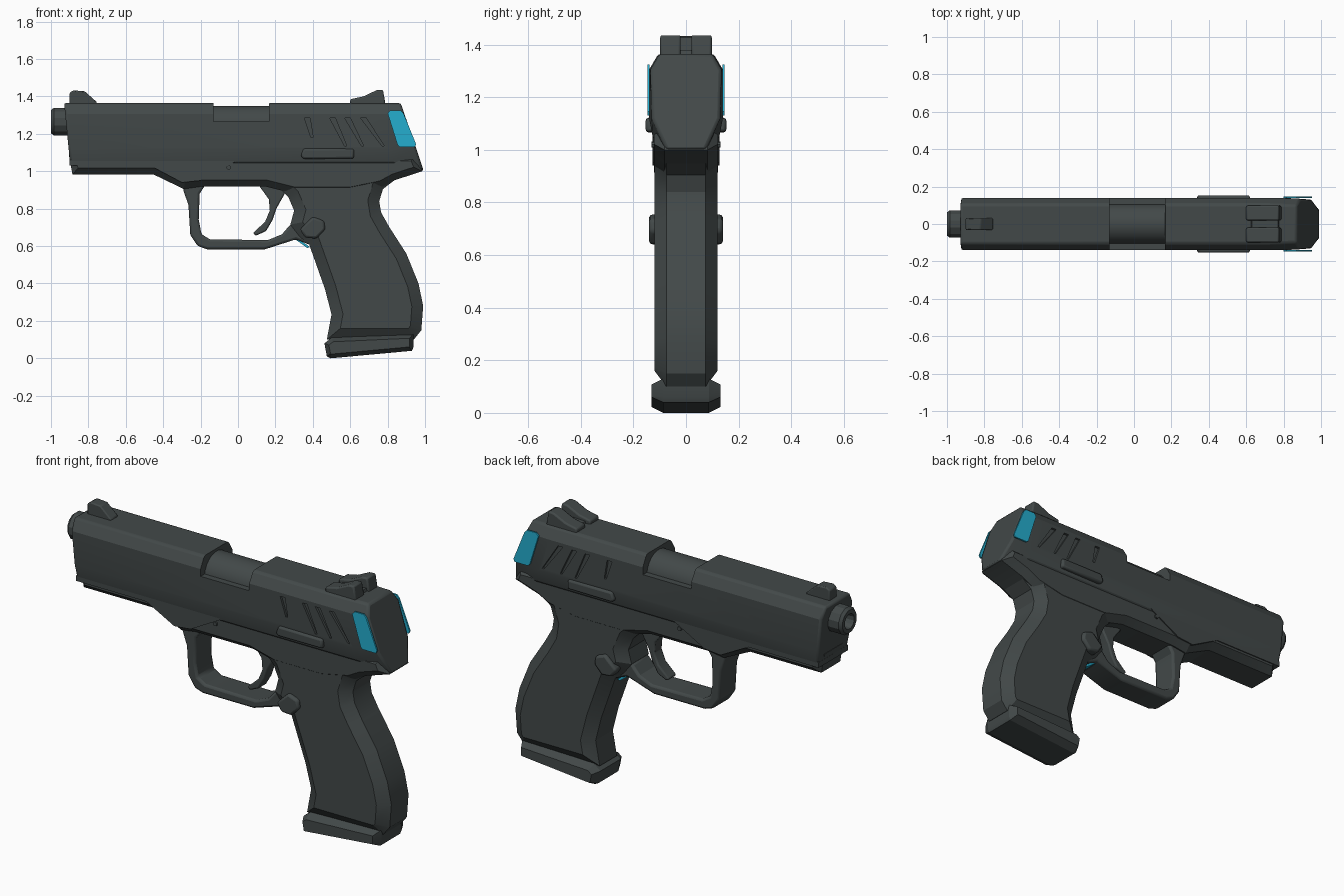
import bpy, bmesh, math
from mathutils import Vector

if "Cube" in bpy.data.objects:
    bpy.data.objects.remove(bpy.data.objects["Cube"])


def material(name, rgb):
    m = bpy.data.materials.new(name)
    m.diffuse_color = (*rgb, 1)
    m.use_nodes = True
    m.node_tree.nodes["Principled BSDF"].inputs["Base Color"].default_value = m.diffuse_color
    return m


GREY = material("dark_grey", (0.055, 0.066, 0.066))
CYAN = material("cyan", (0.018, 0.42, 0.62))


def loft(name, rings, mat=GREY, bevel=0):
    """Skin a list of equal-length closed rings and cap both ends."""
    bm = bmesh.new()
    vs = [[bm.verts.new(p) for p in r] for r in rings]
    n = len(rings[0])
    for a, b in zip(vs, vs[1:]):
        for i in range(n):
            j = (i + 1) % n
            bm.faces.new((a[i], a[j], b[j], b[i]))
    bm.faces.new(vs[0][::-1])
    bm.faces.new(vs[-1])
    bmesh.ops.recalc_face_normals(bm, faces=bm.faces)
    me = bpy.data.meshes.new(name)
    bm.to_mesh(me)
    bm.free()
    ob = bpy.data.objects.new(name, me)
    bpy.context.collection.objects.link(ob)
    me.materials.append(mat)
    if bevel:
        mod = ob.modifiers.new("bevel", 'BEVEL')
        mod.width, mod.segments, mod.limit_method = bevel, 2, 'ANGLE'
        mod.angle_limit = math.radians(35)
    return ob


def inset_profile(pts, d):
    """Offset a closed 2D profile inwards by d."""
    p = [Vector(q) for q in pts]
    n = len(p)
    area = sum(p[i].x * p[(i + 1) % n].y - p[(i + 1) % n].x * p[i].y for i in range(n))
    s = 1 if area > 0 else -1
    out = []
    for i in range(n):
        e1 = (p[i] - p[i - 1]).normalized()
        e2 = (p[(i + 1) % n] - p[i]).normalized()
        n1, n2 = Vector((-e1.y, e1.x)) * s, Vector((-e2.y, e2.x)) * s
        out.append(p[i] + (n1 + n2) * d / (1 + n1.dot(n2)))
    return out


def slab(name, pts, y0, y1, mat=GREY, inset=0, depth=0, bevel=0):
    """Side profile (x, z) extruded from y0 to y1, with chamfered sides."""
    def ring(q, y):
        return [(a, y, b) for a, b in q]
    if inset:
        small = inset_profile(pts, inset)
        rings = [ring(small, y0), ring(pts, y0 + depth), ring(pts, y1 - depth), ring(small, y1)]
    else:
        rings = [ring(pts, y0), ring(pts, y1)]
    return loft(name, rings, mat, bevel)


def both_sides(name, pts, y0, y1, mat=GREY, bevel=0):
    return [slab(side + "_" + name, pts, min(s * y0, s * y1), max(s * y0, s * y1), mat, bevel=bevel)
            for side, s in (("left", 1), ("right", -1))]


def lathe_x(name, prof, z, seg):
    """Turn (x, radius) points about an x axis at height z."""
    ang = [2 * math.pi * (i + 0.5) / seg for i in range(seg)]
    return loft(name, [[(x, r * math.cos(a), z + r * math.sin(a)) for a in ang] for x, r in prof])


# slide: faceted section, slanted rear end that dips down to the tang
def section(half, xf):
    full = half + [(-y, z) for y, z in reversed(half)]
    return [(xf(z), y, z) for y, z in full]


body = [(0.105, 1.365), (0.14, 1.305), (0.14, 1.12), (0.125, 1.04)]
tail = [(0.10, 1.365), (0.135, 1.305), (0.13, 1.12), (0.075, 1.0)]
slide = loft("slide", [
    section(body, lambda z: -0.93 + (1.365 - z) * 0.1),
    section(body, lambda z: 0.72 + (1.365 - z) * 0.34),
    section(tail, lambda z: 0.87 + (1.365 - z) * 0.34)], bevel=0.012)

# cutters: ejection port and slanted grip grooves
cutters = [slab("port_cutter", [(-0.135, 1.5), (-0.13, 1.265), (0.165, 1.265), (0.17, 1.5)], -0.3, 0.3)]
for xt, xb, zb in ((0.355, 0.39, 1.18), (0.49, 0.57, 1.135), (0.57, 0.66, 1.135), (0.655, 0.77, 1.135)):
    cutters += both_sides("groove_cutter", [(xt, 1.285), (xb, zb), (xb + 0.012, zb), (xt + 0.03, 1.285)], 0.127, 0.2)
for c in cutters:
    c.hide_render = True
    c.hide_viewport = False
    c.display_type = 'WIRE'
    mod = slide.modifiers.new("cut", 'BOOLEAN')
    mod.operation, mod.object, mod.solver = 'DIFFERENCE', c, 'EXACT'

# barrel: hood under the port and hollow muzzle
lathe_x("barrel_hood", [(-0.2, 0.108), (0.23, 0.108)], 1.243, 24)
lathe_x("muzzle", [(-0.88, 0.076), (-0.985, 0.076), (-1.0, 0.064), (-1.0, 0.042), (-0.94, 0.036)], 1.265, 12)

# frame under the slide
slab("frame", [(-0.905, 1.09), (-0.885, 0.982), (-0.45, 0.982), (-0.29, 0.905), (-0.2, 0.918), (0.15, 0.918),
               (0.3, 0.88), (0.6, 0.88), (0.77, 0.915), (0.84, 0.953), (0.985, 1.0), (0.95, 1.09)],
     -0.122, 0.122, inset=0.035, depth=0.04)
# raised rail along the front of the frame
slab("frame_rail", [(-0.9, 1.06), (-0.9, 1.03), (-0.47, 1.03), (-0.3, 0.94), (-0.2, 0.95), (0.0, 1.06)],
     -0.128, 0.128)

# grip with broad chamfers and magazine base
slab("grip", [(0.2, 1.06), (0.2, 0.93), (0.27, 0.86), (0.30, 0.79), (0.28, 0.715), (0.33, 0.65), (0.38, 0.61),
              (0.465, 0.37), (0.50, 0.235), (0.475, 0.1), (0.94, 0.1), (0.98, 0.15), (0.99, 0.28), (0.965, 0.4),
              (0.9, 0.56), (0.81, 0.70), (0.765, 0.78), (0.755, 0.84), (0.775, 0.905), (0.84, 0.955), (0.84, 1.06)],
     -0.12, 0.12, inset=0.06, depth=0.045)
slab("magazine_base", [(0.462, 0.08), (0.475, 0.01), (0.495, 0.0), (0.93, 0.04), (0.938, 0.06), (0.938, 0.13),
                       (0.5, 0.11)], -0.132, 0.132, inset=0.022, depth=0.045)

# trigger guard and trigger
slab("trigger_guard", [(-0.28, 0.95), (-0.295, 0.905), (-0.265, 0.82), (-0.255, 0.66), (-0.215, 0.6),
                       (-0.165, 0.583), (0.145, 0.583), (0.31, 0.636), (0.40, 0.6), (0.40, 0.72), (0.28, 0.715),
                       (0.235, 0.663), (0.16, 0.632), (-0.15, 0.636), (-0.195, 0.663), (-0.21, 0.74),
                       (-0.205, 0.88), (-0.16, 0.95)], -0.075, 0.075, bevel=0.012)
slab("trigger", [(0.10, 0.94), (0.165, 0.85), (0.17, 0.79), (0.145, 0.73), (0.08, 0.67), (0.095, 0.655),
                 (0.15, 0.68), (0.185, 0.74), (0.205, 0.80), (0.25, 0.88), (0.25, 0.94)],
     -0.035, 0.035, bevel=0.008)
slab("guard_accent", [(0.32, 0.64), (0.385, 0.595), (0.37, 0.59), (0.31, 0.633)], -0.05, 0.05, CYAN)

# side controls
both_sides("slide_lever", [(0.335, 1.08), (0.35, 1.122), (0.62, 1.12), (0.62, 1.068), (0.35, 1.066)],
           0.10, 0.153, bevel=0.012)
both_sides("magazine_release", [(0.33, 0.69), (0.40, 0.757), (0.46, 0.735), (0.467, 0.69), (0.42, 0.64),
                                (0.36, 0.645)], 0.08, 0.14, bevel=0.012)
both_sides("frame_pin", [(-0.05 + 0.012 * math.cos(a), 1.02 + 0.012 * math.sin(a))
                         for a in [i * math.pi / 4 for i in range(8)]], 0.1, 0.132)

# cyan rear side plates
both_sides("rear_plate", [(0.80, 1.31), (0.815, 1.325), (0.87, 1.325), (0.885, 1.31), (0.952, 1.145),
                          (0.945, 1.13), (0.865, 1.13), (0.853, 1.14)], 0.138, 0.147, CYAN)

# sights
slab("front_sight", [(-0.90, 1.34), (-0.90, 1.42), (-0.88, 1.432), (-0.82, 1.428), (-0.755, 1.37), (-0.755, 1.34)],
     -0.032, 0.032, bevel=0.006)
both_sides("rear_sight", [(0.60, 1.35), (0.60, 1.385), (0.67, 1.4), (0.74, 1.433), (0.775, 1.436), (0.79, 1.35)],
           0.02, 0.098, bevel=0.008)
slab("rear_sight_base", [(0.62, 1.35), (0.63, 1.375), (0.77, 1.38), (0.78, 1.35)], -0.09, 0.09)

# smooth shading with sharp creases
bpy.ops.object.select_all(action='DESELECT')
for ob in bpy.context.scene.objects:
    if ob.type == 'MESH' and not ob.hide_render:
        ob.select_set(True)
        bpy.context.view_layer.objects.active = ob
bpy.ops.object.shade_smooth_by_angle(angle=math.radians(25))
